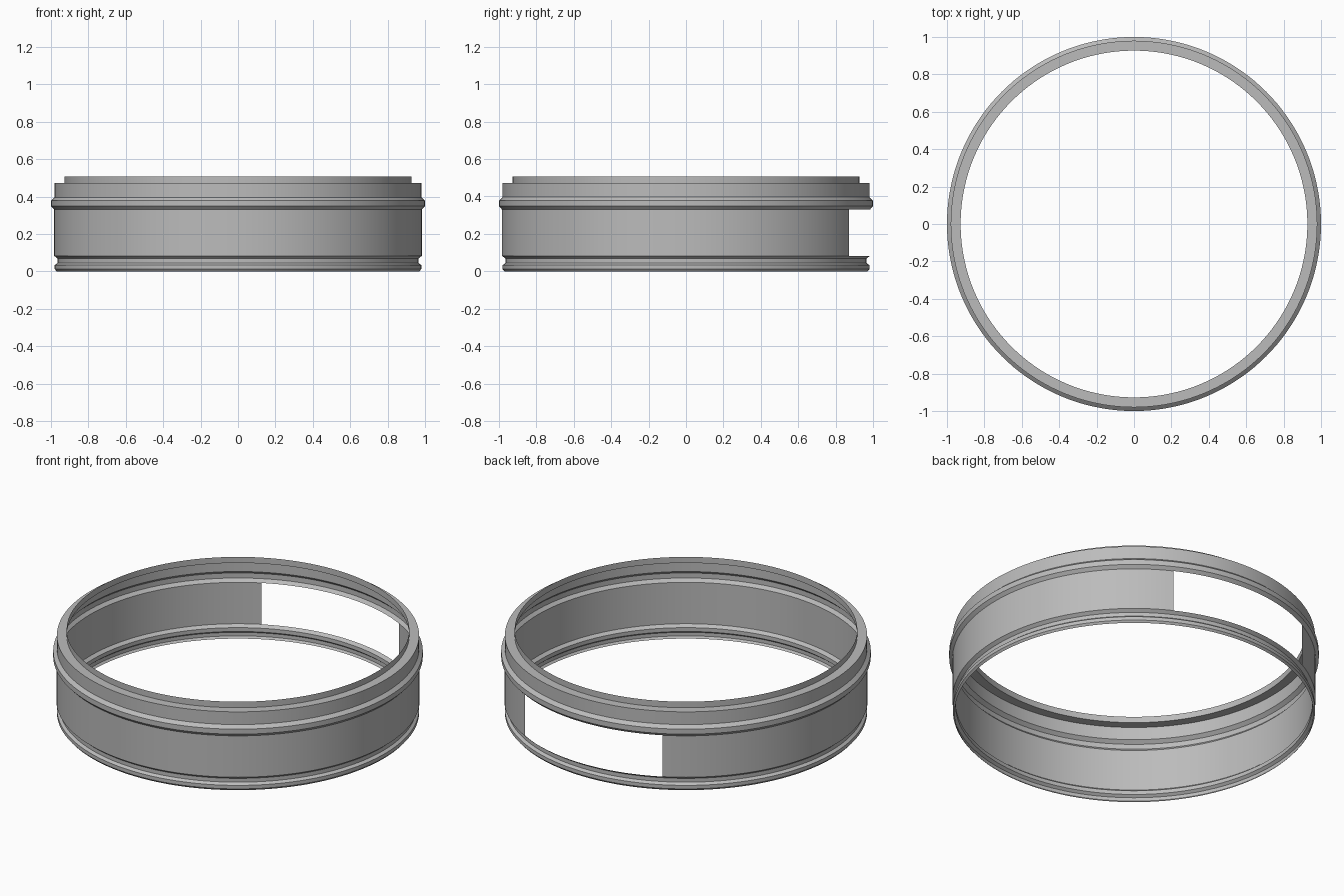
import bpy, bmesh
from math import radians, sin, cos

if "Cube" in bpy.data.objects:
    bpy.data.objects.remove(bpy.data.objects["Cube"])

STEPS = 144
GAP = 27.5  # half angle of the rear opening, in degrees

grey = bpy.data.materials.new("plain grey")
grey.use_nodes = True
colour = (0.5, 0.5, 0.5, 1)
grey.diffuse_color = colour
grey.node_tree.nodes["Principled BSDF"].inputs["Base Color"].default_value = colour


def lathe(name, profile, gap=0):
    """Sweep a (radius, height) profile round z, leaving a gap centred on +y."""
    bm = bmesh.new()
    sweep = 360 - 2 * gap
    steps = round(STEPS * sweep / 360)
    columns = []
    for i in range(steps + (1 if gap else 0)):
        a = radians(90 + gap + sweep * i / steps)
        columns.append([bm.verts.new((r * cos(a), r * sin(a), z)) for r, z in profile])
    for i in range(steps):
        here, there = columns[i], columns[(i + 1) % len(columns)]
        for j in range(len(profile) - 1):
            bm.faces.new((here[j], there[j], there[j + 1], here[j + 1]))
    mesh = bpy.data.meshes.new(name)
    bm.to_mesh(mesh)
    bm.free()
    mesh.materials.append(grey)
    ob = bpy.data.objects.new(name, mesh)
    bpy.context.collection.objects.link(ob)
    bpy.ops.object.select_all(action='DESELECT')
    ob.select_set(True)
    bpy.context.view_layer.objects.active = ob
    bpy.ops.object.shade_smooth_by_angle(angle=radians(20))


# Thin sheet ring, listed from the bottom up
lathe("base_flange", [(.97, 0), (.98, .012), (.98, .033), (.965, .045),
                      (.965, .068), (.983, .083)])
lathe("side_wall", [(.983, .083), (.983, .33)], GAP)
lathe("raised_bead", [(.983, .33), (1, .348), (1, .378), (.98, .396)])
lathe("upper_collar", [(.98, .396), (.98, .472), (.927, .472)])
lathe("top_lip", [(.927, .472), (.927, .508)])
